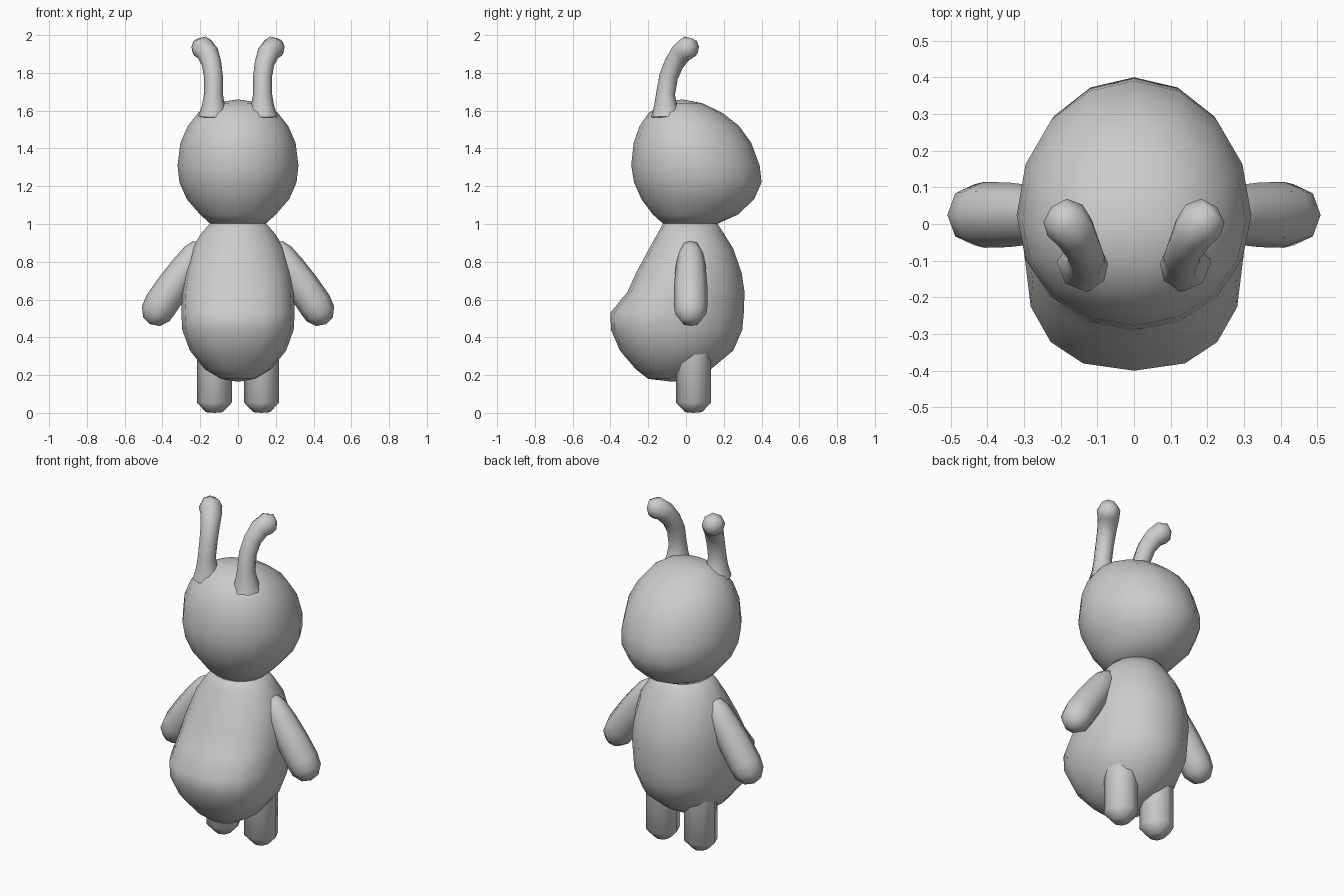
import bpy
import bmesh
import math
from mathutils import Vector

cube = bpy.data.objects.get("Cube")
if cube:
    bpy.data.objects.remove(cube, do_unlink=True)

# Single plain grey material
GREY = (0.6, 0.6, 0.6, 1.0)
grey = bpy.data.materials.new("plain_grey")
grey.use_nodes = True
grey.diffuse_color = GREY
grey.node_tree.nodes["Principled BSDF"].inputs["Base Color"].default_value = GREY


def loft(name, rings, start, end, angle=60):
    """Skin closed rings of points, closing each end on a pole."""
    bm = bmesh.new()
    loops = [[bm.verts.new(p) for p in ring] for ring in rings]
    n = len(loops[0])
    for a, b in zip(loops, loops[1:]):
        for i in range(n):
            j = (i + 1) % n
            bm.faces.new((a[i], a[j], b[j], b[i]))
    for loop, pole in ((loops[0], start), (loops[-1], end)):
        tip = bm.verts.new(pole)
        for i in range(n):
            bm.faces.new((loop[i], loop[(i + 1) % n], tip))
    bmesh.ops.recalc_face_normals(bm, faces=bm.faces)
    mesh = bpy.data.meshes.new(name)
    bm.to_mesh(mesh)
    bm.free()
    mesh.materials.append(grey)
    obj = bpy.data.objects.new(name, mesh)
    bpy.context.collection.objects.link(obj)
    bpy.ops.object.select_all(action="DESELECT")
    obj.select_set(True)
    bpy.context.view_layer.objects.active = obj
    bpy.ops.object.shade_smooth_by_angle(angle=math.radians(angle))
    return obj


def body_ring(z, width, front, back, power=2.0, n=16):
    """Level egg-shaped ring; a higher power squares off the front half."""
    centre = front + (back - front) * 0.46
    pts = []
    for i in range(n):
        a = 2 * math.pi * i / n
        c, s = math.cos(a), math.sin(a)
        e = 2 / power if s < 0 else 1.0
        x = math.copysign(abs(c) ** e, c) * width
        depth = (back - centre) if s > 0 else (centre - front)
        y = centre + math.copysign(abs(s) ** e, s) * depth
        pts.append((x, y, z))
    return pts


def limb(name, path, ref, side, start, end, n=8):
    """Round limb along (x, y, z, radius) points, flipped in x by side."""
    centres = [Vector(p[:3]) for p in path]
    ref = Vector(ref).normalized()
    rings = []
    for k, p in enumerate(path):
        t = centres[min(k + 1, len(path) - 1)] - centres[max(k - 1, 0)]
        u = t.cross(ref).normalized()
        v = u.cross(t).normalized()
        ring = []
        for i in range(n):
            a = 2 * math.pi * i / n
            q = centres[k] + (u * math.cos(a) + v * math.sin(a)) * p[3]
            ring.append((q.x * side, q.y, q.z))
        rings.append(ring)
    poles = [(p[0] * side, p[1], p[2]) for p in (start, end)]
    return loft(name, rings, *poles)


# Head: egg bulging toward the back
head = [
    (1.00, 0.145, -0.12, 0.165), (1.05, 0.20, -0.175, 0.275),
    (1.13, 0.27, -0.235, 0.36), (1.22, 0.31, -0.275, 0.40),
    (1.31, 0.32, -0.29, 0.39), (1.43, 0.305, -0.277, 0.345),
    (1.52, 0.265, -0.245, 0.28), (1.59, 0.21, -0.195, 0.19),
    (1.64, 0.13, -0.12, 0.085),
]
loft("head", [body_ring(*r) for r in head], (0, 0.02, 1.0), (0, -0.02, 1.66))

# Torso: pear shape with a squared belly pushed forward
torso = [
    (0.18, 0.09, -0.20, 0.04, 2.2), (0.23, 0.175, -0.265, 0.13, 2.3),
    (0.33, 0.255, -0.35, 0.25, 2.4), (0.44, 0.295, -0.397, 0.298, 2.5),
    (0.53, 0.30, -0.40, 0.306, 2.5), (0.64, 0.295, -0.31, 0.31, 2.4),
    (0.74, 0.28, -0.265, 0.295, 2.2), (0.87, 0.245, -0.195, 0.25, 2.0),
    (0.95, 0.195, -0.15, 0.20, 2.0), (1.005, 0.147, -0.12, 0.165, 2.0),
]
loft("torso", [body_ring(*r) for r in torso], (0, -0.07, 0.165), (0, 0.02, 1.03))

for side, label in ((1, "left"), (-1, "right")):
    # Antenna: flared base, stem curving outward and back to a rounded tip
    limb(label + "_antenna", [
        (0.13, -0.105, 1.57, 0.08), (0.13, -0.108, 1.63, 0.06),
        (0.13, -0.108, 1.69, 0.05), (0.13, -0.092, 1.78, 0.05),
        (0.14, -0.063, 1.85, 0.052), (0.16, -0.025, 1.905, 0.058),
        (0.188, 0.01, 1.933, 0.064), (0.215, 0.037, 1.938, 0.045),
    ], (1, -1, 0), side, (0.13, -0.1, 1.55), (0.225, 0.047, 1.937))

    # Arm: slanted tapered capsule widening to the hand
    limb(label + "_arm", [
        (0.20, 0.025, 0.885, 0.045), (0.225, 0.025, 0.845, 0.067),
        (0.275, 0.025, 0.77, 0.08), (0.34, 0.025, 0.675, 0.088),
        (0.408, 0.025, 0.575, 0.09), (0.436, 0.025, 0.525, 0.083),
        (0.458, 0.025, 0.483, 0.05),
    ], (0, 1, 0), side, (0.19, 0.025, 0.905), (0.466, 0.025, 0.47))

    # Leg: short octagonal post with a chamfered foot
    limb(label + "_leg", [
        (0.125, 0.04, 0.40, 0.093), (0.125, 0.04, 0.055, 0.093),
        (0.125, 0.04, 0.004, 0.045),
    ], (0, 1, 0), side, (0.125, 0.04, 0.42), (0.125, 0.04, 0.0))
